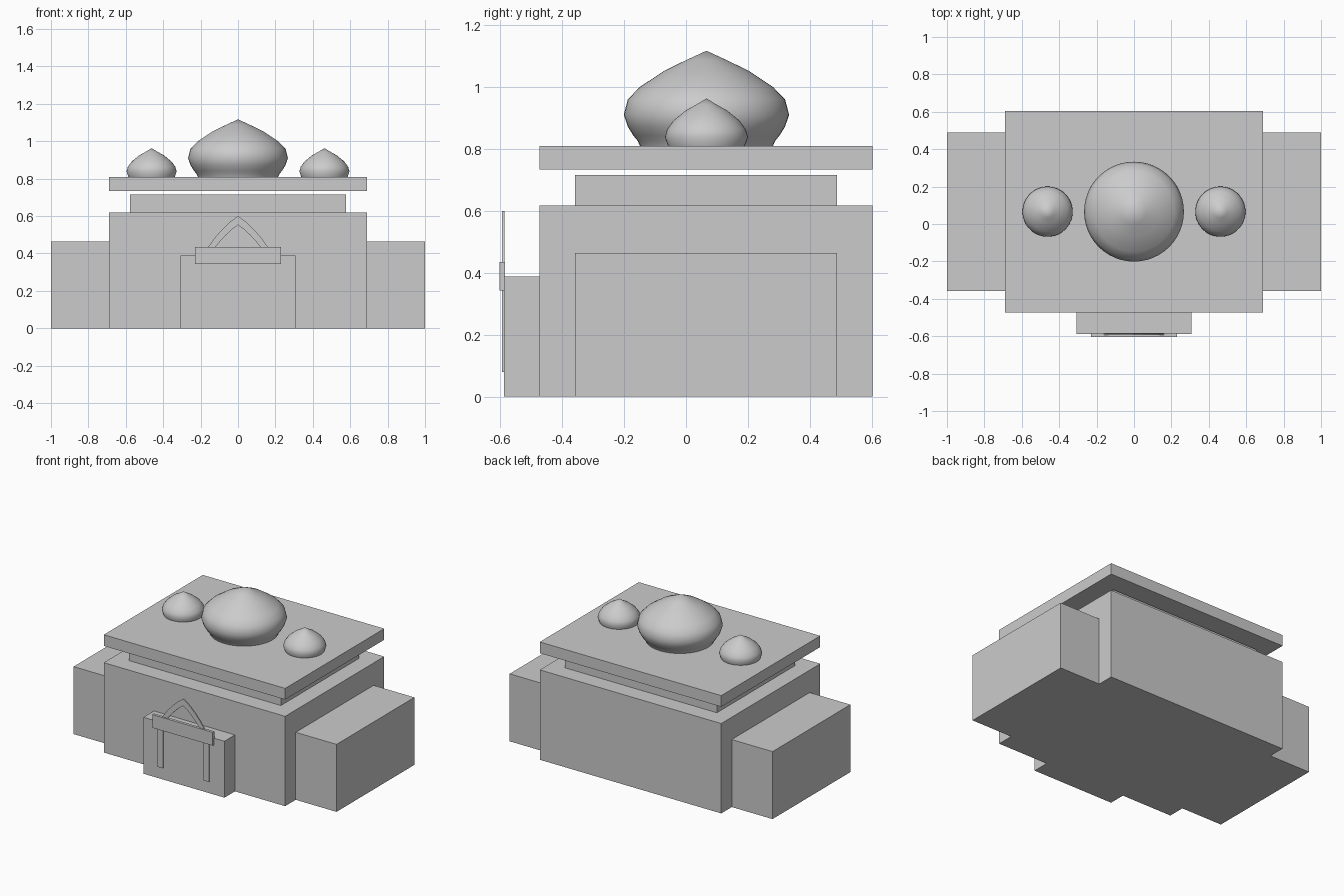
import bpy, bmesh, math

if "Cube" in bpy.data.objects:
    bpy.data.objects.remove(bpy.data.objects["Cube"])

stone = bpy.data.materials.new("grey_stone")
stone.diffuse_color = (0.6, 0.6, 0.6, 1)
stone.use_nodes = True
stone.node_tree.nodes["Principled BSDF"].inputs["Base Color"].default_value = stone.diffuse_color


def add_object(name, bm):
    bmesh.ops.recalc_face_normals(bm, faces=bm.faces)
    mesh = bpy.data.meshes.new(name)
    bm.to_mesh(mesh)
    bm.free()
    mesh.materials.append(stone)
    obj = bpy.data.objects.new(name, mesh)
    bpy.context.collection.objects.link(obj)
    return obj


def box(name, x0, x1, y0, y1, z0, z1):
    bm = bmesh.new()
    bmesh.ops.create_cube(bm, size=1)
    for v in bm.verts:
        v.co = (x1 if v.co.x > 0 else x0,
                y1 if v.co.y > 0 else y0,
                z1 if v.co.z > 0 else z0)
    return add_object(name, bm)


def dome(name, x, y, profile, sides=48):
    bm = bmesh.new()
    pts = [bm.verts.new((r, 0, z)) for r, z in profile]
    edges = [bm.edges.new(pair) for pair in zip(pts, pts[1:])]
    bmesh.ops.spin(bm, geom=pts + edges, cent=(0, 0, 0), axis=(0, 0, 1),
                   angle=math.tau, steps=sides, use_duplicate=False)
    bmesh.ops.remove_doubles(bm, verts=bm.verts, dist=1e-4)
    for f in bm.faces:
        f.smooth = True
    obj = add_object(name, bm)
    obj.location = (x, y, 0)
    return obj


# Main hall, stepped tier and overhanging roof slab
box("main_hall", -0.69, 0.69, -0.473, 0.603, 0, 0.618)
box("upper_tier", -0.577, 0.577, -0.358, 0.488, 0.618, 0.715)
box("roof_slab", -0.69, 0.69, -0.473, 0.603, 0.733, 0.81)

# Side wings
for side, x0, x1 in (("left", -1, -0.69), ("right", 0.69, 1)):
    box(side + "_wing", x0, x1, -0.358, 0.488, 0, 0.464)

# Entrance porch and lintel
box("entrance_porch", -0.308, 0.308, -0.587, -0.473, 0, 0.388)
box("entrance_lintel", -0.23, 0.23, -0.603, -0.584, 0.343, 0.434)

# Pointed arch frame with straight legs, from mirrored outer and inner outlines
outer = [(0.195, 0.08), (0.195, 0.37), (0.16, 0.434), (0.125, 0.483),
         (0.088, 0.525), (0.045, 0.567), (0, 0.6)]
inner = [(0.155, 0.08), (0.155, 0.37), (0.12, 0.434), (0.092, 0.469),
         (0.063, 0.5), (0.033, 0.528), (0, 0.552)]
outer += [(-x, z) for x, z in outer[-2::-1]]
inner += [(-x, z) for x, z in inner[-2::-1]]
bm = bmesh.new()
rows = [[bm.verts.new((x, -0.594, z)) for x, z in line] for line in (outer, inner)]
for i in range(len(outer) - 1):
    bm.faces.new((rows[0][i], rows[0][i + 1], rows[1][i + 1], rows[1][i]))
ext = bmesh.ops.extrude_face_region(bm, geom=bm.faces[:], use_keep_orig=True)
for g in ext["geom"]:
    if isinstance(g, bmesh.types.BMVert):
        g.co.y = -0.586
add_object("entrance_arch", bm)

# Onion domes
big = [(0, 0.81), (0.215, 0.81), (0.222, 0.826), (0.236, 0.843), (0.254, 0.872),
       (0.267, 0.91), (0.254, 0.96), (0.215, 1.0), (0.135, 1.053),
       (0.065, 1.087), (0, 1.117)]
small = [(0, 0.81), (0.124, 0.81), (0.134, 0.838), (0.127, 0.863),
         (0.107, 0.891), (0.067, 0.924), (0.033, 0.943), (0, 0.963)]
domes = [dome("central_dome", 0, 0.066, big),
         dome("left_dome", -0.462, 0.066, small),
         dome("right_dome", 0.462, 0.066, small)]
for d in domes:
    bpy.context.view_layer.objects.active = d
    d.select_set(True)
bpy.ops.object.shade_smooth_by_angle(angle=math.radians(40))
